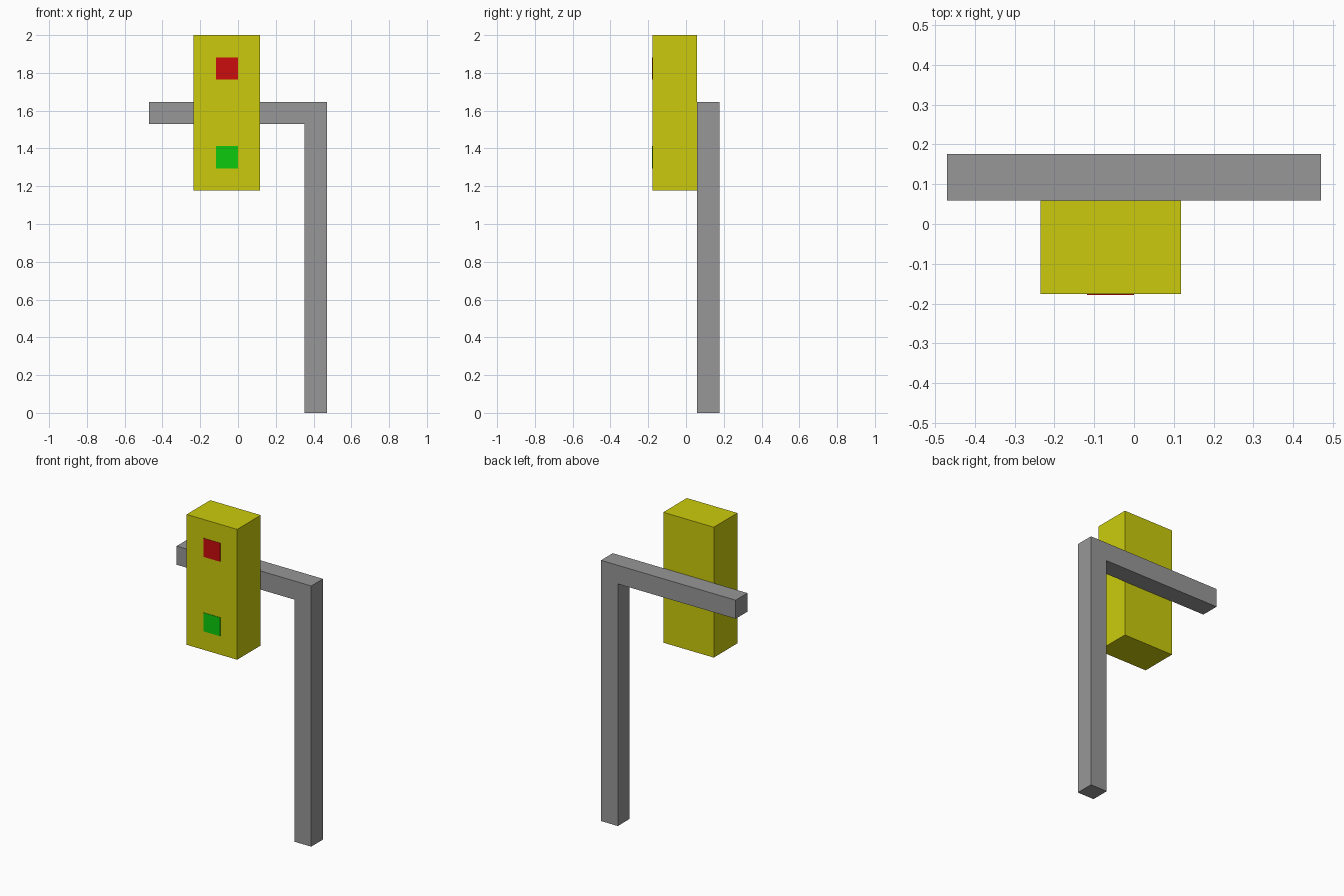
import bpy
import bmesh
from mathutils import Vector

U = 2 / 17  # module: the whole model sits on this grid

cube = bpy.data.objects.get("Cube")
if cube:
    bpy.data.objects.remove(cube, do_unlink=True)


def material(name, rgb):
    mat = bpy.data.materials.new(name)
    mat.use_nodes = True
    mat.diffuse_color = (*rgb, 1)
    mat.node_tree.nodes["Principled BSDF"].inputs["Base Color"].default_value = (*rgb, 1)
    return mat


def extruded(name, profile, y0, y1, mat):
    """Extrude an x-z outline, given in modules, from y0 back to y1."""
    bm = bmesh.new()
    face = bm.faces.new([bm.verts.new((x * U, y0 * U, z * U)) for x, z in profile])
    result = bmesh.ops.extrude_face_region(bm, geom=[face], use_keep_orig=True)
    moved = [g for g in result["geom"] if isinstance(g, bmesh.types.BMVert)]
    bmesh.ops.translate(bm, verts=moved, vec=Vector((0, (y1 - y0) * U, 0)))
    bmesh.ops.recalc_face_normals(bm, faces=bm.faces)
    mesh = bpy.data.meshes.new(name)
    bm.to_mesh(mesh)
    bm.free()
    mesh.materials.append(mat)
    obj = bpy.data.objects.new(name, mesh)
    bpy.context.collection.objects.link(obj)
    return obj


def rect(x0, x1, z0, z1):
    return [(x0, z0), (x1, z0), (x1, z1), (x0, z1)]


grey = material("post grey", (0.31, 0.31, 0.31))
yellow = material("housing yellow", (0.6, 0.6, 0.004))
red = material("lamp red", (0.6, 0.004, 0.004))
green = material("lamp green", (0.004, 0.6, 0.004))

# Post and overhanging arm in one bent bar
extruded("post_and_arm", [(3, 0), (4, 0), (4, 14), (-4, 14), (-4, 13), (3, 13)], 0.5, 1.5, grey)

# Signal housing on the front of the arm
extruded("signal_housing", rect(-2, 1, 10, 17), -1.5, 0.5, yellow)

# Square lamps as thin plates on the housing front
for name, z, mat in (("red_lamp", 15, red), ("green_lamp", 11, green)):
    extruded(name, rect(-1, 0, z, z + 1), -1.52, -1.5, mat)
